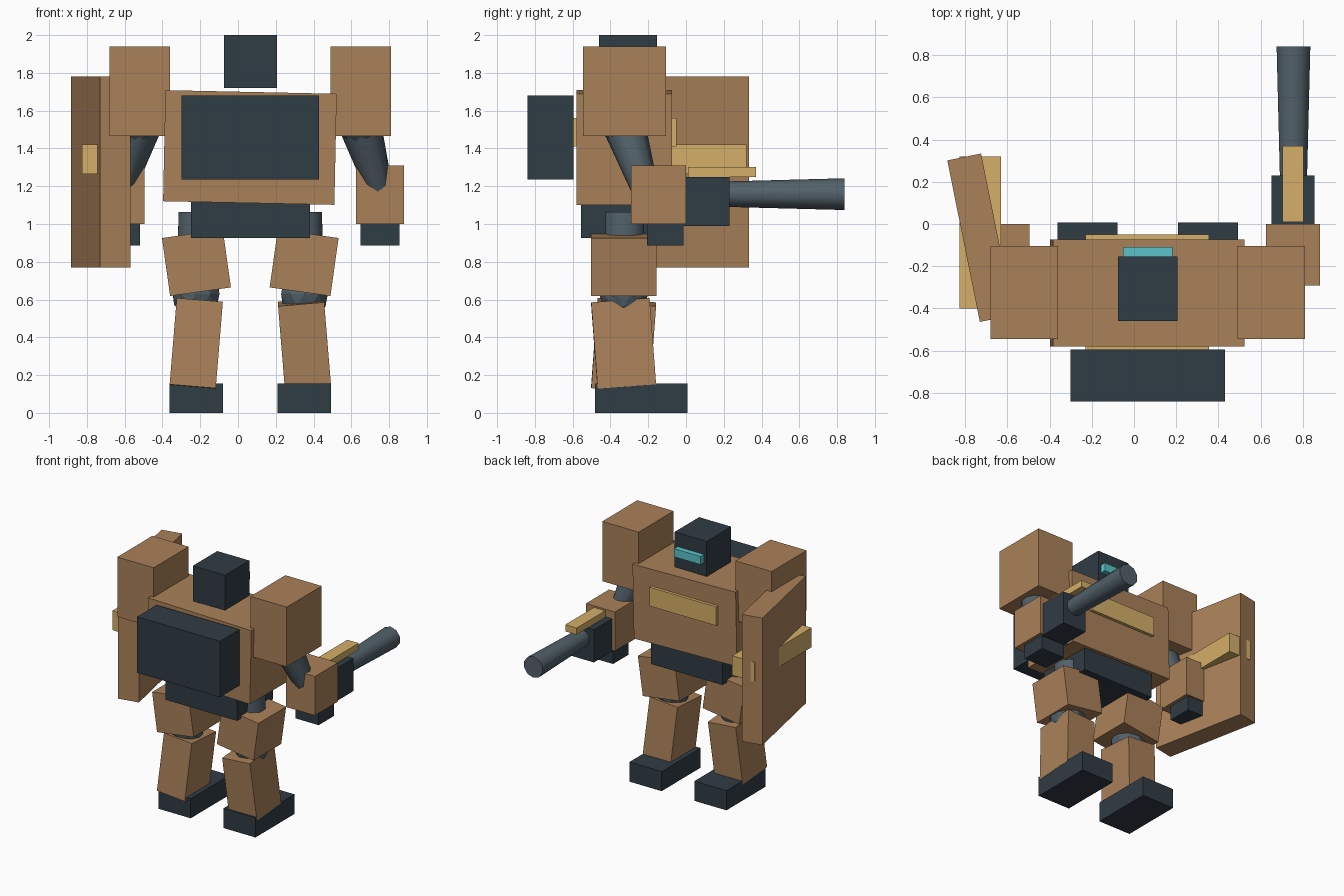
import bpy
from math import radians
from mathutils import Vector

if "Cube" in bpy.data.objects:
    bpy.data.objects.remove(bpy.data.objects["Cube"])

MID = 0.065  # the body's own mirror plane in x


def material(name, rgb):
    m = bpy.data.materials.new(name)
    m.diffuse_color = (*rgb, 1)
    m.use_nodes = True
    m.node_tree.nodes["Principled BSDF"].inputs["Base Color"].default_value = m.diffuse_color
    return m


ARMOUR = material("tan_armour", (0.40, 0.22, 0.10))
DARK = material("dark_metal", (0.030, 0.045, 0.058))
JOINT = material("joint_metal", (0.085, 0.12, 0.145))
YELLOW = material("yellow_trim", (0.66, 0.43, 0.14))
GLASS = material("visor_glass", (0.10, 0.55, 0.58))


def finish(name, mat):
    o = bpy.context.object
    o.name = name
    o.data.materials.append(mat)
    return o


def block(name, mat, centre, size, rot=(0, 0, 0)):
    bpy.ops.mesh.primitive_cube_add(size=1, location=centre, rotation=[radians(a) for a in rot])
    o = finish(name, mat)
    o.scale = size
    return o


def box(name, mat, x, y, z):
    return block(name, mat, [(a + b) / 2 for a, b in (x, y, z)], [b - a for a, b in (x, y, z)])


def limb(name, a, b, r1, r2, sides=10):
    a, b = Vector(a), Vector(b)
    d = b - a
    bpy.ops.mesh.primitive_cone_add(vertices=sides, radius1=r1, radius2=r2, depth=d.length,
                                    location=(a + b) / 2)
    o = finish(name, JOINT)
    o.rotation_euler = d.to_track_quat('Z', 'Y').to_euler()
    bpy.ops.object.shade_smooth_by_angle(angle=radians(40))


def ball(name, centre, r):
    bpy.ops.mesh.primitive_ico_sphere_add(subdivisions=2, radius=r, location=centre)
    finish(name, JOINT)


# Torso, pelvis, chest band and backpack
block("torso", ARMOUR, (0.063, -0.327, 1.405), (0.907, 0.505, 0.588), (0, 1.2, 0))
box("pelvis", DARK, (-0.25, 0.38), (-0.555, -0.10), (0.925, 1.13))
box("chest_band", YELLOW, (-0.23, 0.355), (-0.60, -0.05), (1.41, 1.56))
box("backpack", DARK, (-0.30, 0.43), (-0.84, -0.595), (1.235, 1.68))

# Head and visor
box("head", DARK, (-0.075, 0.207), (-0.46, -0.153), (1.72, 2.0))
box("visor", GLASS, (-0.052, 0.182), (-0.20, -0.11), (1.825, 1.89))

# Arms and legs on both sides
for side, s in (("left", -1), ("right", 1)):
    X = lambda d: MID + s * d
    # leg
    limb(side + "_hip", (X(0.27), -0.325, 1.06), (X(0.285), -0.33, 0.62), 0.115, 0.11)
    block(side + "_thigh", ARMOUR, (X(0.285), -0.33, 0.795), (0.325, 0.348, 0.31), (0, s * 8, 0))
    ball(side + "_knee", (X(0.287), -0.33, 0.63), 0.13)
    block(side + "_shin", ARMOUR, (X(0.287), -0.33, 0.358), (0.245, 0.31, 0.46),
          (s * 4.3, -s * 4.7, 0))
    block(side + "_foot", DARK, (X(0.285), -0.237, 0.078), (0.283, 0.49, 0.156))
    # arm
    block(side + "_shoulder", ARMOUR, (X(0.585), -0.325, 1.703), (0.32, 0.44, 0.475))
    ball(side + "_shoulder_joint", (X(0.585), -0.33, 1.54), 0.13)
    limb(side + "_upper_arm", (X(0.58), -0.33, 1.53), (X(0.70), -0.20, 1.13), 0.115, 0.065)
    block(side + "_forearm", ARMOUR, (X(0.687), -0.145, 1.155), (0.255, 0.29, 0.31))
    block(side + "_hand", DARK, (X(0.687), -0.11, 0.95), (0.205, 0.195, 0.13))

# Gun in the right hand
box("gun_body", DARK, (0.65, 0.855), (-0.05, 0.23), (0.99, 1.25))
box("gun_sight", YELLOW, (0.703, 0.803), (0.01, 0.37), (1.25, 1.303))
limb("gun_barrel", (0.755, 0.20, 1.158), (0.755, 0.84, 1.158), 0.067, 0.084)

# Shield on the left arm with a trim bar through it
block("shield", ARMOUR, (-0.727, -0.065, 1.275), (0.163, 0.78, 1.01), (0, 0, 11.4))
box("shield_trim", YELLOW, (-0.825, -0.63), (-0.40, 0.32), (1.265, 1.42))
